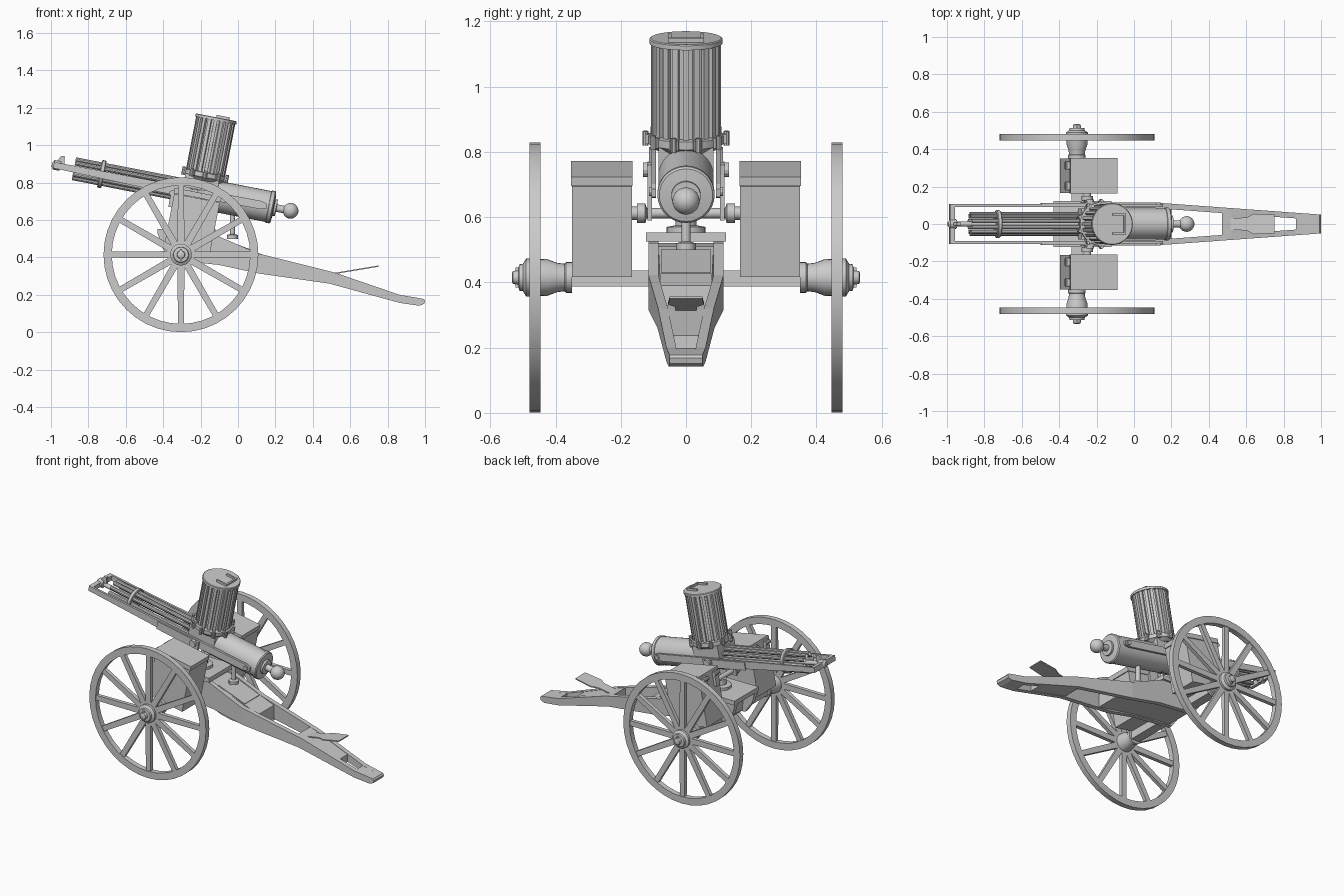
import bpy, bmesh
from math import pi, cos, sin, radians
from mathutils import Matrix, Vector

if "Cube" in bpy.data.objects:
    bpy.data.objects.remove(bpy.data.objects["Cube"])

T = Matrix.Translation
def R(a, ax): return Matrix.Rotation(a, 4, ax)
I = Matrix.Identity(4)
AX_X, AX_Y = R(pi / 2, 'Y'), R(-pi / 2, 'X')
TILT = radians(11)
GUN = T((-0.2, 0, 0.743)) @ R(TILT, 'Y')   # local x = bore axis, rearward


def finish(name, bm, smooth=False):
    bmesh.ops.recalc_face_normals(bm, faces=bm.faces)
    me = bpy.data.meshes.new(name)
    bm.to_mesh(me)
    bm.free()
    ob = bpy.data.objects.new(name, me)
    bpy.context.collection.objects.link(ob)
    if smooth:
        bpy.ops.object.select_all(action='DESELECT')
        ob.select_set(True)
        bpy.context.view_layer.objects.active = ob
        bpy.ops.object.shade_smooth_by_angle(angle=radians(35))
    return ob


def add_box(bm, lo, hi, m=I):
    lo, hi = Vector(lo), Vector(hi)
    s = hi - lo
    bmesh.ops.create_cube(bm, size=1, matrix=m @ T((lo + hi) / 2) @ Matrix.Diagonal((*s, 1)))


def add_lathe(bm, prof, m, seg=24):
    # profile of (radius, height) turned about local z, capped at both ends
    rings = [[bm.verts.new(m @ Vector((r * cos(2 * pi * i / seg), r * sin(2 * pi * i / seg), h)))
              for i in range(seg)] for r, h in prof]
    for a, b in zip(rings, rings[1:]):
        for i in range(seg):
            j = (i + 1) % seg
            bm.faces.new((a[i], a[j], b[j], b[i]))
    bm.faces.new(rings[0])
    bm.faces.new(rings[-1])


def add_prism(bm, pts, y0, y1, m=I):
    # x-z outline extruded in y; y0 and y1 are functions of x
    a = [bm.verts.new(m @ Vector((x, y0(x), z))) for x, z in pts]
    b = [bm.verts.new(m @ Vector((x, y1(x), z))) for x, z in pts]
    bm.faces.new(a)
    bm.faces.new(b)
    for i in range(len(pts)):
        j = (i + 1) % len(pts)
        bm.faces.new((a[i], a[j], b[j], b[i]))


def box(name, lo, hi, m=I):
    bm = bmesh.new()
    add_box(bm, lo, hi, m)
    return finish(name, bm)


def lathe(name, prof, m, seg=24):
    bm = bmesh.new()
    add_lathe(bm, prof, m, seg)
    return finish(name, bm, True)


# Wheels, hubs and chests, one set per side
for side, s in (("right", -1), ("left", 1)):
    W = T((-0.305, 0, 0.415)) @ (I if s > 0 else R(pi, 'Z'))
    bm = bmesh.new()
    n = 40
    rings = [[bm.verts.new(W @ Vector((r * cos(2 * pi * i / n), y, r * sin(2 * pi * i / n))))
              for i in range(n)] for r, y in ((.414, .446), (.414, .48), (.37, .48), (.37, .446))]
    for k in range(4):
        a, b = rings[k], rings[(k + 1) % 4]
        for i in range(n):
            bm.faces.new((a[i], a[(i + 1) % n], b[(i + 1) % n], b[i]))
    finish(side + "_wheel_rim", bm, True)
    bm = bmesh.new()
    for k in range(12):
        add_prism(bm, [(-.019, .03), (.019, .03), (.016, .375), (-.016, .375)],
                  lambda x: .451, lambda x: .475, W @ R(k * pi / 6, 'Y'))
    finish(side + "_wheel_spokes", bm)
    lathe(side + "_hub", [(.047, .35), (.047, .368), (.042, .372), (.045, .395), (.056, .425), (.058, .49),
                          (.042, .50), (.04, .512), (.022, .514), (.02, .53), (.012, .534)], W @ AX_Y)
    box(side + "_linch_pin", (-.006, .512, -.03), (.006, .522, .03), W)
    # ammunition chest leaning with the gun
    C = T((-0.243, s * .258, .595)) @ R(TILT, 'Y')
    box(side + "_chest", (-.124, -.092, -.158), (.124, .092, .125), C)
    box(side + "_chest_lid", (-.128, -.094, .127), (.128, .094, .156), C)
    bm = bmesh.new()
    for y in (-.055, .055):
        add_box(bm, (-.142, y - .018, .05), (-.12, y + .018, .142), C)
        add_lathe(bm, [(.012, -.024), (.012, .024)], C @ T((-.14, y, .126)) @ AX_Y, 10)
    finish(side + "_chest_latches", bm)

box("axle_beam", (-.335, -.36, .387), (-.275, .36, .437))

# Trail: two tapering cheeks with filler blocks leaving two through openings
def w(x): return .115 if x < .107 else .115 - (x - .107) * .0725
front = [(-.43, .535), (-.12, .52), (.107, .422), (.107, .315), (-.1, .36), (-.36, .388), (-.41, .46)]
rear = [(.107, .422), (.515, .32), (.865, .20), (.96, .184), (.993, .178), (1, .168), (.995, .152), (.97, .142),
        (.865, .157), (.49, .26), (.107, .315)]
for side, s in (("right", -1), ("left", 1)):
    bm = bmesh.new()
    for p in (front, rear):
        add_prism(bm, p, lambda x: s * w(x), lambda x: s * (w(x) - .03))
    finish(side + "_trail_cheek", bm)
bm = bmesh.new()
for p in ([(-.35, .52), (-.12, .51), (.2, .39), (.2, .305), (-.1, .365), (-.34, .395)],
          [(.47, .33), (.52, .317), (.75, .237), (.75, .19), (.47, .268)],
          [(.865, .199), (.96, .184), (.993, .178), (1, .168), (.995, .152), (.97, .142), (.865, .157)]):
    add_prism(bm, p, lambda x: -w(x) + .03, lambda x: w(x) - .03)
finish("trail_blocks", bm)
bm = bmesh.new()
add_prism(bm, [(-.09, .502), (.1, .431), (.1, .415), (-.09, .485)], lambda x: -.075, lambda x: .075)
finish("trail_tool_lid", bm)
box("bed_plate", (-.43, -.122, .525), (-.12, .122, .553))

# Gunner's seat plate cantilevered above the trail
bm = bmesh.new()
for a, b, wa, wb in ((.51, .6, .032, .034), (.6, .64, .034, .055), (.64, .75, .055, .05)):
    def f(x): return wa + (wb - wa) * (x - a) / (b - a)
    def z(x): return .31 + (x - .51) * .167
    add_prism(bm, [(a, z(a)), (b, z(b)), (b, z(b) + .007), (a, z(a) + .007)], lambda x: -f(x), f)
finish("seat_plate", bm)

# Yoke and pivot below the gun
lathe("pivot_post", [(.06, .55), (.06, .57), (.032, .575), (.032, .61)], T((-.25, 0, 0)))
lathe("trunnion_bar", [(.02, -.165), (.02, -.15), (.03, -.15), (.03, -.125), (.016, -.12), (.016, .12),
                       (.03, .125), (.03, .15), (.02, .15), (.02, .165)], T((-.25, 0, .612)) @ AX_Y, 12)
bm = bmesh.new()
for s in (-1, 1):
    add_prism(bm, [(-.285, .59), (-.215, .59), (-.2, .76), (-.26, .77)],
              lambda x: s * .104, lambda x: s * .118)
    add_lathe(bm, [(.022, -.012), (.022, .012)], T((-.235, s * .12, .745)) @ AX_Y, 12)
finish("yoke_arms", bm)
lathe("elevating_screw", [(.03, .5), (.03, .52), (.014, .525), (.014, .65)], T((-.03, 0, 0)), 12)

# Gun frame: side rails, front crossbar, bolts
bm = bmesh.new()
for s in (-1, 1):
    add_prism(bm, [(-.785, .015), (.33, .022), (.36, .012), (.36, -.012), (.33, -.022), (-.25, -.03), (-.785, -.018)],
              lambda x: s * .092, lambda x: s * .106)
    add_box(bm, (-.3, min(s * .1, s * .113), -.035), (.0, max(s * .1, s * .113), .015), GUN)
    add_lathe(bm, [(.014, -.006), (.014, .006)], GUN @ T((.335, s * .108, 0)) @ AX_Y, 12)
bm.verts.ensure_lookup_table()
for v in bm.verts:      # rails were drawn in gun space
    if abs(abs(v.co.y) - .099) < .008 and abs(v.co.z) < .05:
        v.co = GUN @ v.co
add_box(bm, (-.80, -.106, -.018), (-.775, .106, .015), GUN)
finish("gun_frame", bm)
lathe("front_bearing", [(.012, -.81), (.018, -.803), (.026, -.80), (.026, -.765), (.014, -.76), (.014, -.66)],
      GUN @ AX_X, 16)
bm = bmesh.new()
add_prism(bm, [(-.79, .012), (-.745, .012), (-.75, .055), (-.77, .055)], lambda x: -.008, lambda x: .008, GUN)
finish("front_sight", bm)

# Ten barrels, their clamp ring and centre shaft
bm = bmesh.new()
for k in range(10):
    a = 2 * pi * k / 10
    add_lathe(bm, [(.008, -.675), (.0125, -.69), (.0125, -.06)],
              GUN @ T((0, .052 * cos(a), .052 * sin(a))) @ AX_X, 10)
add_lathe(bm, [(.014, -.67), (.014, -.05)], GUN @ AX_X, 12)
finish("barrels", bm, True)
bm = bmesh.new()
for u in (-.55,):
    add_lathe(bm, [(.07, u), (.075, u + .004), (.075, u + .02), (.07, u + .024)], GUN @ AX_X, 24)
finish("barrel_clamp", bm, True)

# Breech casing, cascabel knob and hopper
lathe("breech_casing", [(.07, -.1), (.08, -.09), (.08, 0), (.084, .002), (.084, .37), (.088, .372), (.088, .39),
                        (.082, .396), (.045, .40), (.045, .412), (.02, .414), (.02, .455)], GUN @ AX_X, 28)
bm = bmesh.new()
bmesh.ops.create_uvsphere(bm, u_segments=20, v_segments=12, radius=.042, matrix=GUN @ T((.49, 0, 0)) @ AX_X)
finish("rear_knob", bm, True)
box("hopper", (-.1, -.084, 0), (.085, .084, .09), GUN)

# Drum magazine: ribbed body, base flange with bolts, lid and handle
M = GUN @ T((.005, 0, 0))
lathe("magazine_flange", [(.095, .07), (.11, .085), (.116, .088), (.116, .112), (.105, .116)], M, 40)
bm = bmesh.new()
for k in range(10):
    K = M @ R(2 * pi * (k + .5) / 10, 'Z')
    add_box(bm, (.108, -.014, .086), (.124, .014, .116), K)
    add_lathe(bm, [(.009, .08), (.009, .124)], K @ T((.124, 0, 0)), 8)
finish("magazine_clips", bm)
bm = bmesh.new()
rings = []
for h in (.11, .402):
    ring = []
    for k in range(20):
        for r, da in ((.093, -.32), (.107, -.27), (.107, .27), (.093, .32)):
            a = 2 * pi * (k + da) / 20
            ring.append(bm.verts.new(M @ Vector((r * cos(a), r * sin(a), h))))
    rings.append(ring)
    bm.faces.new(ring)
for i in range(80):
    j = (i + 1) % 80
    bm.faces.new((rings[0][i], rings[0][j], rings[1][j], rings[1][i]))
finish("magazine_drum", bm)
lathe("magazine_lid", [(.112, .398), (.112, .412), (.108, .415)], M, 40)
bm = bmesh.new()
add_box(bm, (.062, -.055, .415), (.072, .055, .428), M)
for y in (-.055, .045):
    add_box(bm, (.0, y, .415), (.066, y + .01, .428), M)
finish("magazine_handle", bm)
